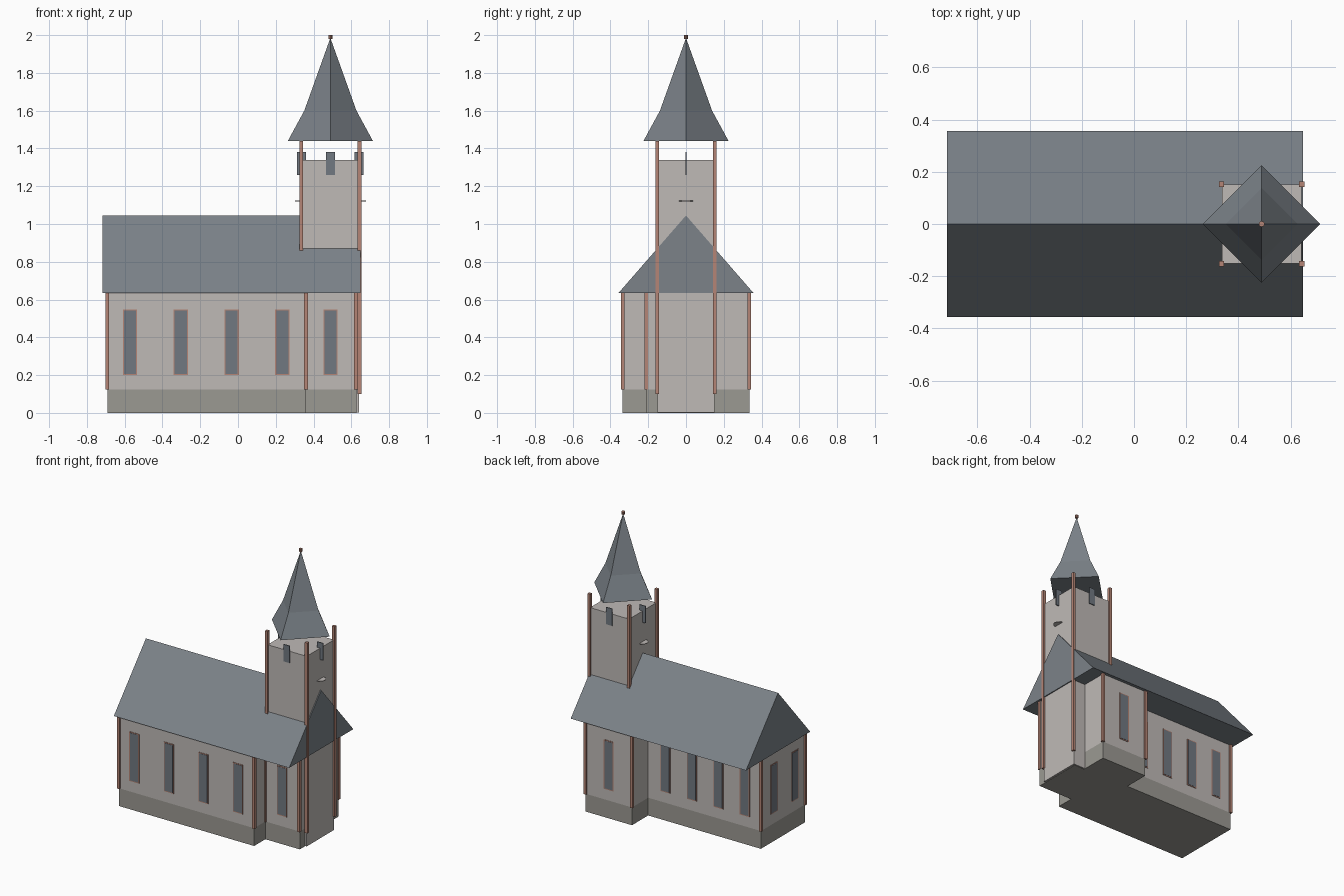
import bpy, bmesh
from mathutils import Vector
from math import pi

cube = bpy.data.objects.get("Cube")
if cube:
    bpy.data.objects.remove(cube, do_unlink=True)


def material(name, rgb):
    m = bpy.data.materials.new(name)
    m.use_nodes = True
    m.diffuse_color = (*rgb, 1)
    m.node_tree.nodes["Principled BSDF"].inputs["Base Color"].default_value = (*rgb, 1)
    return m


WALL = material("pale_plaster", (0.52, 0.49, 0.47))
PLINTH = material("grey_stone", (0.33, 0.32, 0.29))
SLATE = material("blue_grey_slate", (0.2, 0.225, 0.25))
GLASS = material("window_grey", (0.165, 0.19, 0.22))
TRIM = material("terracotta_trim", (0.46, 0.235, 0.18))


def finish(name, bm, mat):
    bmesh.ops.recalc_face_normals(bm, faces=bm.faces)
    mesh = bpy.data.meshes.new(name)
    bm.to_mesh(mesh)
    bm.free()
    mesh.materials.append(mat)
    ob = bpy.data.objects.new(name, mesh)
    bpy.context.collection.objects.link(ob)
    return ob


def box(name, x, y, z, mat):
    """Box from (low, high) pairs on each axis."""
    bm = bmesh.new()
    bmesh.ops.create_cube(bm, size=1)
    for v in bm.verts:
        v.co = Vector([(a + b) / 2 + c * (b - a) for (a, b), c in zip((x, y, z), v.co)])
    return finish(name, bm, mat)


def around(c, w):
    return (c - w / 2, c + w / 2)


def post(name, x, y, z):
    return box(name, around(x, 0.02), around(y, 0.02), z, TRIM)


# Plinths and walls: nave, east bay and back transept
EAVES, PLINTH_TOP = 0.637, 0.125
BLOCKS = {
    "nave": ((-0.692, 0.36), (-0.335, 0.155)),
    "east_bay": ((0.3, 0.628), (-0.21, 0.145)),
    "transept": ((0.186, 0.546), (0.1, 0.335)),
}
for name, (x, y) in BLOCKS.items():
    box(name + "_plinth", x, y, (0, PLINTH_TOP), PLINTH)
    box(name + "_walls", x, y, (PLINTH_TOP, EAVES), WALL)

# Corner posts of the walls
CORNERS = [(-0.692, -0.335), (-0.692, 0.155), (0.36, -0.335), (0.36, -0.21),
           (0.624, -0.21), (0.546, 0.335), (0.186, 0.335)]
for i, (x, y) in enumerate(CORNERS):
    post(f"corner_post_{i + 1}", x, y, (PLINTH_TOP, EAVES))

# Main gabled roof
bm = bmesh.new()
profile = [(-0.357, 0.635), (0.357, 0.635), (0, 1.045)]
face = bm.faces.new([bm.verts.new((-0.717, y, z)) for y, z in profile])
ext = bmesh.ops.extrude_face_region(bm, geom=[face], use_keep_orig=True)
for v in ext["geom"]:
    if isinstance(v, bmesh.types.BMVert):
        v.co.x = 0.648
finish("main_roof", bm, SLATE)


# Tall windows: a trim plate with a slightly prouder pane
def window(name, x, y, end_wall=False):
    for part, w, inset, depth, mat in (("frame", 0.076, 0, 0.006, TRIM),
                                       ("pane", 0.064, 0.006, 0.009, GLASS)):
        z = (0.2 + inset, 0.547 - inset)
        wide, thin = around(0, w), around(0, depth)
        dx, dy = (thin, wide) if end_wall else (wide, thin)
        box(f"{name}_{part}", [x + d for d in dx], [y + d for d in dy], z, mat)


for i in range(4):
    window(f"front_window_{i + 1}", -0.572 + 0.269 * i, -0.335)
    window(f"back_window_{i + 1}", -0.567 + 0.206 * i, 0.155)
window("east_bay_window", 0.49, -0.21)
window("transept_window", 0.366, 0.335)
for i, y in enumerate((-0.22, 0.01)):
    window(f"end_window_{i + 1}", -0.692, y, True)

# Tower with tall corner posts
CX, HALF = 0.489, 0.152
box("tower", around(CX, 2 * HALF), around(0, 2 * HALF), (0.002, 1.34), WALL)
for sx in (-1, 1):
    for sy in (-1, 1):
        post(f"tower_post_{sx}_{sy}", CX + sx * (HALF + 0.002), sy * HALF, (0.1, 1.44))

# Belfry slats, all lying in the front plane
for i, (dx, dy) in enumerate(((0, -1), (0, 1), (-1, 0), (1, 0))):
    box(f"belfry_slat_{i + 1}", around(CX + dx * HALF, 0.048),
        around(dy * (HALF + 0.003), 0.006), (1.26, 1.38), GLASS)

# Flat discs on the tower sides
for s in (-1, 1):
    bm = bmesh.new()
    bmesh.ops.create_cone(bm, cap_ends=True, segments=20, radius1=0.036,
                          radius2=0.036, depth=0.004)
    bmesh.ops.translate(bm, verts=bm.verts, vec=(CX + s * HALF, 0, 1.122))
    finish(f"side_disc_{s}", bm, WALL)

# Spire: four-sided, flared at the foot
bm = bmesh.new()
rings = []
for r, z in ((0.225, 1.44), (0.138, 1.6)):
    rings.append([bm.verts.new((CX + r * a, r * b, z))
                  for a, b in ((1, 0), (0, 1), (-1, 0), (0, -1))])
tip = bm.verts.new((CX, 0, 1.985))
bm.faces.new(rings[0])
low, high = rings
for i in range(4):
    j = (i + 1) % 4
    bm.faces.new((low[i], low[j], high[j], high[i]))
    bm.faces.new((high[i], high[j], tip))
finish("spire", bm, SLATE)

# Finial
bm = bmesh.new()
bmesh.ops.create_cone(bm, cap_ends=True, segments=10, radius1=0.011,
                      radius2=0.011, depth=0.02)
bmesh.ops.translate(bm, verts=bm.verts, vec=(CX, 0, 1.99))
finish("finial", bm, TRIM)
